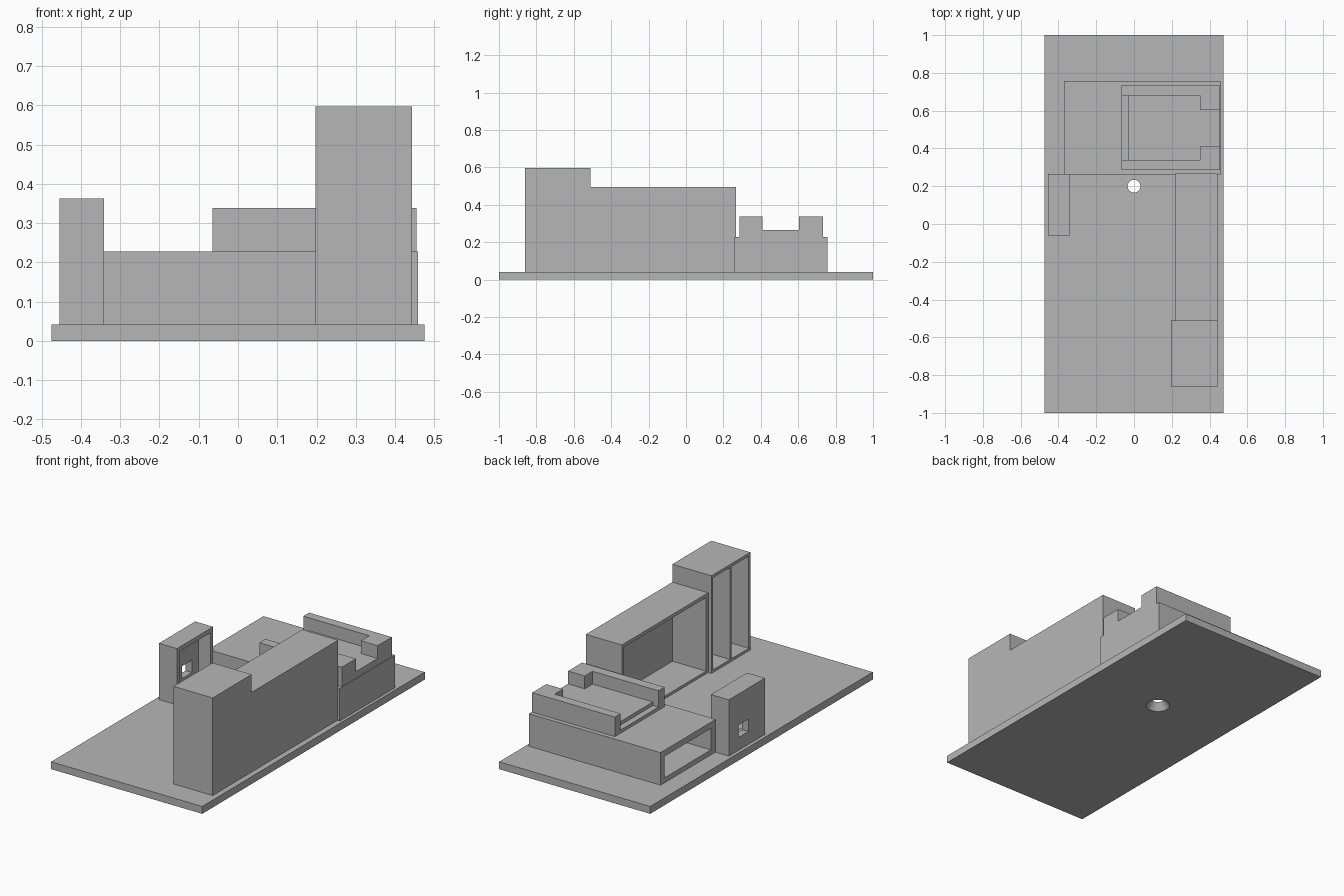
import bpy
import bmesh
from mathutils import Matrix

cube = bpy.data.objects.get("Cube")
if cube:
    bpy.data.objects.remove(cube, do_unlink=True)

grey = bpy.data.materials.new("plain grey")
grey.use_nodes = True
GREY = (0.47, 0.47, 0.47, 1)
grey.diffuse_color = GREY
grey.node_tree.nodes["Principled BSDF"].inputs["Base Color"].default_value = GREY


def add(name, bm):
    mesh = bpy.data.meshes.new(name)
    bm.to_mesh(mesh)
    bm.free()
    mesh.materials.append(grey)
    obj = bpy.data.objects.new(name, mesh)
    bpy.context.collection.objects.link(obj)
    return obj


def box(name, x, y, z):
    """Box from (low, high) pairs on each axis."""
    bm = bmesh.new()
    bmesh.ops.create_cube(bm, size=1)
    for v in bm.verts:
        v.co = [lo + (hi - lo) * (c + 0.5) for (lo, hi), c in zip((x, y, z), v.co)]
    return add(name, bm)


def cut(obj, cutter):
    """Subtract the cutter from the object, then discard the cutter."""
    cutter.hide_render = True
    mod = obj.modifiers.new("cut", "BOOLEAN")
    mod.operation = "DIFFERENCE"
    mod.solver = "EXACT"
    mod.object = cutter
    bpy.context.view_layer.objects.active = obj
    bpy.ops.object.modifier_apply(modifier=mod.name)
    bpy.data.objects.remove(cutter, do_unlink=True)


def cut_box(obj, x, y, z):
    cut(obj, box("cutter", x, y, z))


FLOOR = 0.042

# Base plate with a countersunk hole
base = box("base_plate", (-0.475, 0.475), (-1, 1), (0, FLOOR))
bm = bmesh.new()
r_top, r_low, margin = 0.034, 0.063, 0.01
slope = (r_low - r_top) / FLOOR * margin
bmesh.ops.create_cone(bm, cap_ends=True, segments=32,
                      radius1=r_low + slope, radius2=r_top - slope,
                      depth=FLOOR + 2 * margin,
                      matrix=Matrix.Translation((0, 0.2, FLOOR / 2)))
cut(base, add("cutter", bm))

# Tall cabinet with two upright compartments
tall = box("tall_cabinet", (0.197, 0.443), (-0.86, -0.51), (FLOOR, 0.597))
for y in ((-0.845, -0.692), (-0.678, -0.525)):
    cut_box(tall, (0.1, 0.428), y, (0.057, 0.58))

# Long cabinet, open on its inner side
long = box("long_cabinet", (0.217, 0.443), (-0.51, 0.267), (FLOOR, 0.495))
cut_box(long, (0.1, 0.428), (-0.49, 0.25), (0.057, 0.475))

# Small cabinet, open inward with a square window in its outer wall
small = box("small_cabinet", (-0.455, -0.342), (-0.06, 0.265), (FLOOR, 0.362))
cut_box(small, (-0.415, -0.3), (-0.035, 0.24), (0.067, 0.337))
cut_box(small, (-0.5, -0.4), (0.09, 0.18), (0.115, 0.185))

# Low platform with an open end
platform = box("low_platform", (-0.37, 0.458), (0.26, 0.757), (FLOOR, 0.227))
cut_box(platform, (-0.5, 0.42), (0.305, 0.72), (0.07, 0.192))

# Tray on the platform: recessed floor, lower front lip, notch in the back
tray = box("tray", (-0.065, 0.455), (0.285, 0.732), (0.227, 0.338))
cut_box(tray, (-0.03, 0.35), (0.34, 0.68), (0.265, 0.4))
cut_box(tray, (-0.1, -0.03), (0.34, 0.68), (0.245, 0.4))
cut_box(tray, (0.3, 0.5), (0.41, 0.605), (0.265, 0.4))
